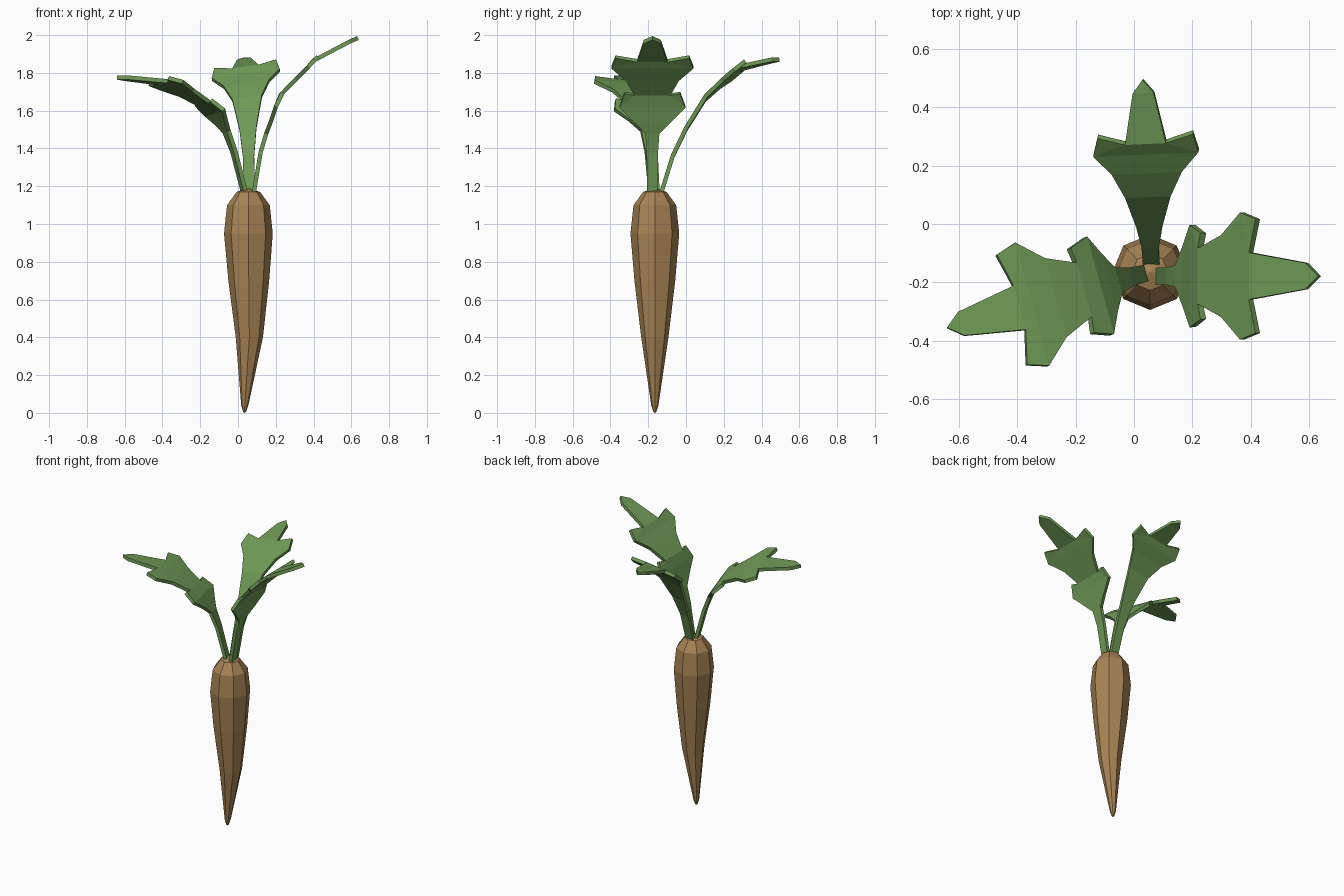
import bpy, bmesh, math
from mathutils import Vector

if "Cube" in bpy.data.objects:
    bpy.data.objects.remove(bpy.data.objects["Cube"])


def material(name, color):
    m = bpy.data.materials.new(name)
    m.diffuse_color = (*color, 1)
    m.use_nodes = True
    m.node_tree.nodes["Principled BSDF"].inputs["Base Color"].default_value = m.diffuse_color
    return m


def finish(bm, name, mat):
    bmesh.ops.remove_doubles(bm, verts=bm.verts, dist=0.0005)
    bmesh.ops.recalc_face_normals(bm, faces=bm.faces)
    me = bpy.data.meshes.new(name)
    bm.to_mesh(me)
    bm.free()
    me.materials.append(mat)
    ob = bpy.data.objects.new(name, me)
    bpy.context.collection.objects.link(ob)
    return ob


root_mat = material("root_brown", (0.39, 0.23, 0.09))
leaf_mat = material("leaf_green", (0.16, 0.32, 0.095))

# Root: eight-sided tapering rings of (z, radius, centre x)
bm = bmesh.new()
rings = []
for z, r, cx in [(0.005, 0.008, 0.035), (0.04, 0.019, 0.036), (0.40, 0.072, 0.06),
                 (0.70, 0.108, 0.057), (0.95, 0.129, 0.055), (1.10, 0.113, 0.055),
                 (1.17, 0.062, 0.055)]:
    rings.append([bm.verts.new((cx + r * math.cos(k * math.pi / 4),
                                -0.165 + r * math.sin(k * math.pi / 4), z)) for k in range(8)])
for a, b in zip(rings, rings[1:]):
    for k in range(8):
        bm.faces.new((a[k], a[(k + 1) % 8], b[(k + 1) % 8], b[k]))
for ring, tip in ((rings[0], (0.035, -0.165, 0)), (rings[-1], (0.055, -0.165, 1.19))):
    v = bm.verts.new(tip)
    for k in range(8):
        bm.faces.new((ring[k], ring[(k + 1) % 8], v))
finish(bm, "root", root_mat)


def leaf(name, origin, angle, roll, stations, corners):
    """Strip of (reach, height, half width) stations; corners add hooked lobe tips."""
    a = math.radians(angle)
    out = Vector((math.cos(a), math.sin(a), 0))
    side = Vector((math.sin(a), -math.cos(a), roll))
    bm = bmesh.new()

    def pair(r, z, w):
        c = Vector((*origin, z)) + out * r
        return [bm.verts.new(c + side * w * s) for s in (-1, 1)]

    rows = [pair(*s) for s in stations[:-1]]
    for p, q in zip(rows, rows[1:]):
        bm.faces.new((p[0], p[1], q[1], q[0]))
    tip = pair(*stations[-1])[0]
    bm.faces.new((rows[-1][0], rows[-1][1], tip))
    for i, corner in corners.items():
        c = pair(*corner)
        bm.faces.new((rows[i][0], rows[i + 1][0], c[0]))
        bm.faces.new((rows[i][1], c[1], rows[i + 1][1]))
    ob = finish(bm, name, leaf_mat)
    mod = ob.modifiers.new("thickness", "SOLIDIFY")
    mod.thickness = 0.022
    mod.offset = 0


# Right leaf, two pairs of lobes
leaf("right_leaf", (0.055, -0.178), 0, 0,
     [(0.028, 1.16, .028), (0.065, 1.38, .03), (0.095, 1.48, .037), (0.12, 1.545, .10),
      (0.145, 1.62, .175), (0.172, 1.685, .095), (0.25, 1.765, .14), (0.315, 1.83, .217),
      (0.345, 1.865, .08), (0.535, 1.965, .045), (0.58, 1.985, 0)],
     {4: (0.182, 1.695, .147), 7: (0.368, 1.885, .195)})

# Left leaf, two pairs of lobes
leaf("left_leaf", (0.05, -0.165), 195.4, -0.08,
     [(0.015, 1.16, .028), (0.073, 1.38, .033), (0.115, 1.49, .045), (0.145, 1.54, .10),
      (0.178, 1.59, .173), (0.235, 1.637, .096), (0.334, 1.695, .14), (0.416, 1.735, .218),
      (0.46, 1.75, .078), (0.665, 1.772, .042), (0.716, 1.775, 0)],
     {4: (0.242, 1.645, .15), 7: (0.487, 1.757, .195)})

# Back leaf, one pair of lobes
leaf("back_leaf", (0.06, -0.16), 92.6, 0.14,
     [(0.028, 1.16, .028), (0.09, 1.36, .03), (0.16, 1.505, .045), (0.26, 1.665, .078),
      (0.34, 1.74, .12), (0.405, 1.79, .18), (0.44, 1.825, .07), (0.61, 1.865, .036),
      (0.655, 1.87, 0)],
     {5: (0.467, 1.84, .163)})
